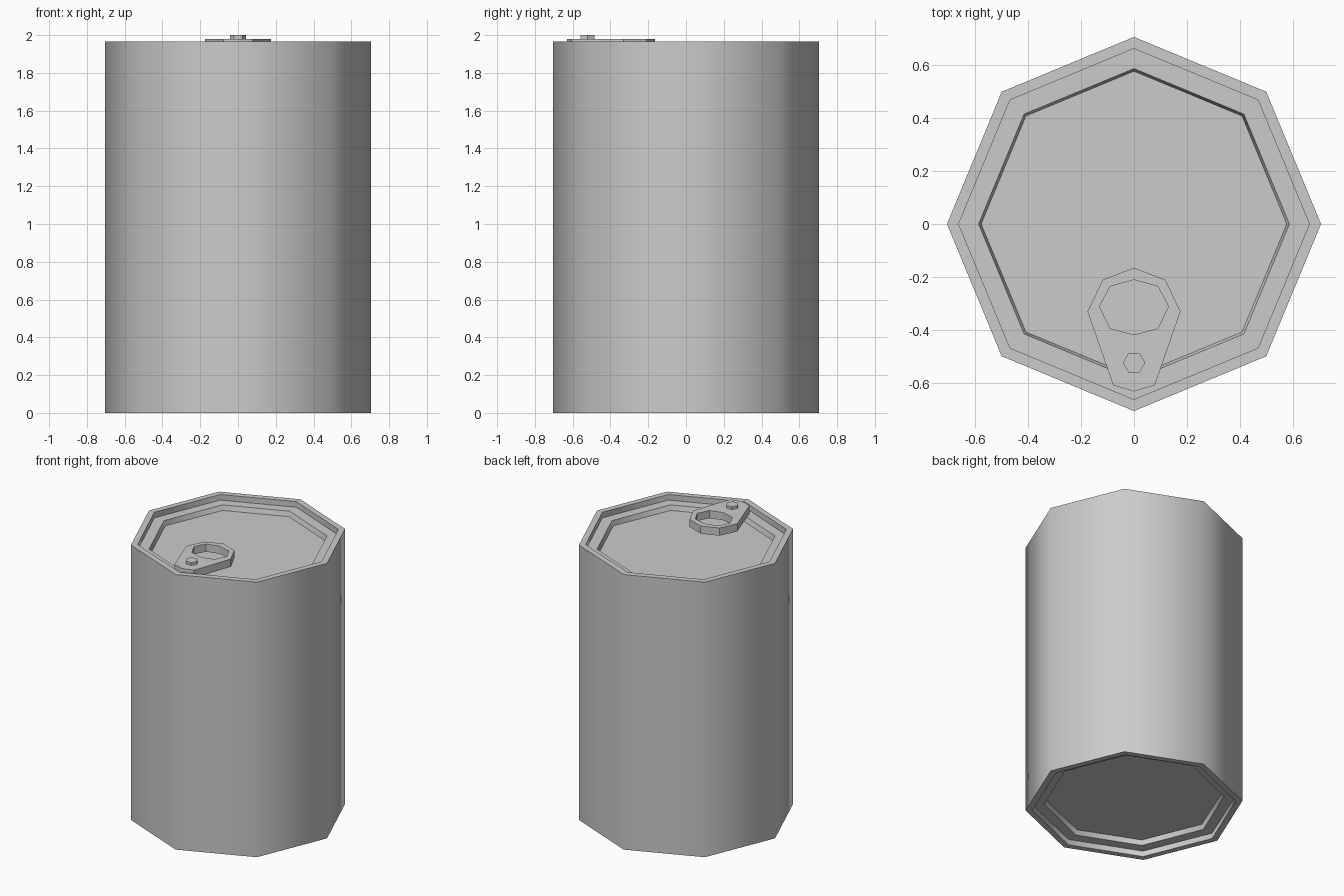
import bpy, bmesh
from math import cos, sin, tau

if "Cube" in bpy.data.objects:
    bpy.data.objects.remove(bpy.data.objects["Cube"])


def finish(name, bm, smooth_angle=None):
    bmesh.ops.recalc_face_normals(bm, faces=bm.faces)
    mesh = bpy.data.meshes.new(name)
    bm.to_mesh(mesh)
    bm.free()
    obj = bpy.data.objects.new(name, mesh)
    bpy.context.collection.objects.link(obj)
    if smooth_angle:
        bpy.ops.object.select_all(action='DESELECT')
        obj.select_set(True)
        bpy.context.view_layer.objects.active = obj
        bpy.ops.object.shade_smooth_by_angle(angle=smooth_angle)
    return obj


def add_loop(bm, points, z):
    return [bm.verts.new((x, y, z)) for x, y in points]


def bridge(bm, a, b):
    n = len(a)
    for i in range(n):
        j = (i + 1) % n
        bm.faces.new((a[i], a[j], b[j], b[i]))


def ngon(r, sides, cy=0.0):
    return [(r * cos(tau * i / sides), cy + r * sin(tau * i / sides)) for i in range(sides)]


def mirrored(half):
    # half outline runs from the back centre point to the front centre point
    return half + [(-x, y) for x, y in half[-2:0:-1]]


# can body: octagonal lathe with a stepped recess at both ends
HEIGHT = 1.965
end = [(0.575, 0.075), (0.585, 0.04), (0.66, 0.04), (0.66, 0.0), (0.704, 0.0)]
profile = end + [(r, HEIGHT - z) for r, z in reversed(end)]
bm = bmesh.new()
loops = [add_loop(bm, ngon(r, 8), z) for r, z in profile]
for a, b in zip(loops, loops[1:]):
    bridge(bm, a, b)
bm.faces.new(loops[0])
bm.faces.new(loops[-1])
finish("can_body", bm, 0.87)

# pull tab: tapered plate with an octagonal finger hole
outer = mirrored([(0, -0.165), (0.118, -0.21), (0.175, -0.33), (0.078, -0.607), (0, -0.63)])
hole = mirrored([(0, -0.21), (0.09, -0.235), (0.13, -0.31), (0.09, -0.393), (0, -0.417)])
bm = bmesh.new()
rings = [add_loop(bm, pts, z) for pts, z in
         ((outer, 1.925), (outer, 1.98), (hole, 1.98), (hole, 1.925))]
for i in range(4):
    bridge(bm, rings[i], rings[(i + 1) % 4])
finish("pull_tab", bm)

# rivet: small hexagonal stud on the tab
bm = bmesh.new()
low, high = (add_loop(bm, ngon(0.042, 6, -0.522), z) for z in (1.97, 2.0))
bridge(bm, low, high)
bm.faces.new(low)
bm.faces.new(high)
finish("tab_rivet", bm)
